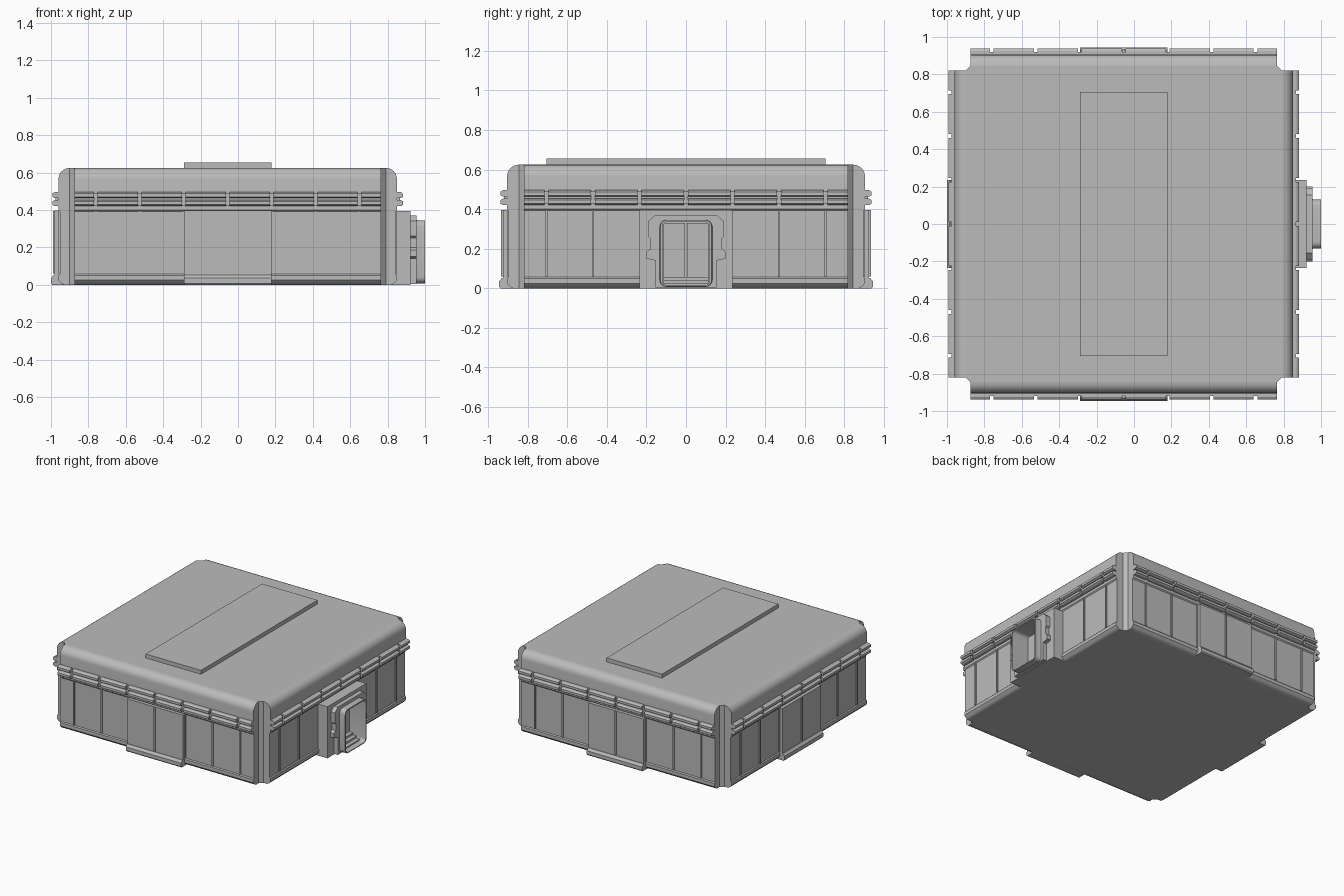
import bpy, bmesh, math
from mathutils import Matrix, Vector

cube = bpy.data.objects.get("Cube")
if cube:
    bpy.data.objects.remove(cube, do_unlink=True)

CX = -0.055          # middle of the main block
HALF = 0.82          # half length of each wall
BAY = 0.235          # spacing of ribs and rail brackets
SIDES = {"left": 0, "back": 90, "right": 180, "front": 270}

grey = bpy.data.materials.new("plain_grey")
grey.use_nodes = True
colour = (0.5, 0.5, 0.5, 1)
grey.diffuse_color = colour
grey.node_tree.nodes["Principled BSDF"].inputs["Base Color"].default_value = colour


def loft(bm, loops):
    """Skin a run of matching point loops and cap both ends."""
    rings = [[bm.verts.new(p) for p in loop] for loop in loops]
    n = len(rings[0])
    for a, b in zip(rings, rings[1:]):
        for i in range(n):
            j = (i + 1) % n
            bm.faces.new((a[i], a[j], b[j], b[i]))
    bm.faces.new(rings[0][::-1])
    bm.faces.new(rings[-1])


def sweep(bm, profile, t0, t1):
    """Extrude an outward/height profile along a wall."""
    loft(bm, [[(d, t, z) for d, z in profile] for t in (t0, t1)])


def block(bm, d0, d1, t0, t1, z0, z1):
    sweep(bm, [(d0, z0), (d1, z0), (d1, z1), (d0, z1)], t0, t1)


def finish(name, bm, angle=0, smooth=False):
    bmesh.ops.recalc_face_normals(bm, faces=bm.faces)
    bm.transform(Matrix.Translation((CX, 0, 0)) @ Matrix.Rotation(math.radians(angle), 4, "Z"))
    mesh = bpy.data.meshes.new(name)
    bm.to_mesh(mesh)
    bm.free()
    mesh.materials.append(grey)
    ob = bpy.data.objects.new(name, mesh)
    bpy.context.collection.objects.link(ob)
    if smooth:
        bpy.ops.object.select_all(action="DESELECT")
        ob.select_set(True)
        bpy.context.view_layer.objects.active = ob
        bpy.ops.object.shade_smooth_by_angle(angle=math.radians(35))
    return ob


def round_rect(x, half, z0, z1, r, steps=5):
    """Rounded upright rectangle facing +x."""
    pts = []
    corners = [(half - r, z0 + r, -90), (half - r, z1 - r, 0),
               (r - half, z1 - r, 90), (r - half, z0 + r, 180)]
    for y, z, start in corners:
        for i in range(steps + 1):
            a = math.radians(start + 90 * i / steps)
            pts.append((x, y + r * math.cos(a), z + r * math.sin(a)))
    return pts


# Core with cut corners
bm = bmesh.new()
IN = 0.845
plan = [(IN, -HALF), (IN, HALF), (HALF, IN), (-HALF, IN),
        (-IN, HALF), (-IN, -HALF), (-HALF, -IN), (HALF, -IN)]
loft(bm, [[(x, y, z) for x, y in plan] for z in (0, 0.625)])
finish("core", bm)

# Raised roof plate
bm = bmesh.new()
block(bm, -BAY, BAY, -0.705, 0.705, 0.62, 0.655)
finish("roof_plate", bm)

# Wall section with a rounded eave and a rounded foot
eave = [(IN + 0.06 * math.cos(math.radians(a)), 0.565 + 0.06 * math.sin(math.radians(a)))
        for a in range(0, 91, 15)]
wall_profile = [(IN, 0), (0.875, 0), (0.89, 0.008), (0.905, 0.025), (0.905, 0.05),
                (0.898, 0.057), (0.898, 0.392), (0.905, 0.4)] + eave
lower_rail = [(0.9, 0.42), (0.925, 0.42), (0.938, 0.428), (0.938, 0.446), (0.925, 0.453), (0.9, 0.453)]
upper_rail = [(d, 0.916 - z) for d, z in reversed(lower_rail)]
ledge = [(0.85, 0), (0.938, 0), (0.945, 0.008), (0.945, 0.035), (0.93, 0.053), (0.85, 0.053)]
stops = [i * BAY for i in range(-3, 4)]

for side, angle in SIDES.items():
    has_door = side == "left"

    bm = bmesh.new()
    sweep(bm, wall_profile, -HALF, HALF)
    finish(side + "_wall", bm, angle, smooth=True)

    # Twin rails broken by a bracket at every bay
    bm = bmesh.new()
    edges = [-HALF] + stops + [HALF]
    for a, b in zip(edges, edges[1:]):
        t0 = a + (0.01 if a > -HALF else 0)
        t1 = b - (0.01 if b < HALF else 0)
        for rail in (lower_rail, upper_rail):
            sweep(bm, rail, t0, t1)
    finish(side + "_rails", bm, angle)

    bm = bmesh.new()
    for t in stops:
        block(bm, 0.89, 0.92, t - 0.011, t + 0.011, 0.425, 0.492)
    finish(side + "_brackets", bm, angle)

    # Thin upright ribs between the panels
    bm = bmesh.new()
    for t in stops:
        if has_door and abs(t) < BAY + 0.01:
            continue
        face = 0.926 if abs(t) < 0.01 else 0.898
        block(bm, face - 0.02, face + 0.008, t - 0.006, t + 0.006, 0.06, 0.395)
    finish(side + "_ribs", bm, angle)

    # Projecting middle bay and its ledge
    if not has_door:
        bm = bmesh.new()
        block(bm, 0.85, 0.926, -BAY, BAY, 0.05, 0.396)
        finish(side + "_middle_bay", bm, angle)
        bm = bmesh.new()
        sweep(bm, ledge, -BAY, BAY)
        finish(side + "_ledge", bm, angle)

# Entrance: porch block, shaped surround and tube with a recessed doorway
bm = bmesh.new()
block(bm, 0.87, 0.978, -BAY, BAY, 0, 0.395)
porch = finish("porch", bm)

half_outline = [(0.155, 0.004), (0.155, 0.14), (0.2, 0.15), (0.2, 0.185), (0.18, 0.2),
                (0.18, 0.25), (0.19, 0.26), (0.19, 0.34), (0.155, 0.37)]
outline = half_outline + [(-y, z) for y, z in reversed(half_outline)]
bm = bmesh.new()
loft(bm, [[(x, y, z) for y, z in outline] for x in (0.97, 1.01)])
surround = finish("door_surround", bm)

bm = bmesh.new()
loft(bm, [round_rect(0.9, 0.121, 0.012, 0.338, 0.025), round_rect(1.1, 0.121, 0.012, 0.338, 0.025)])
cutter = finish("doorway_cutter", bm)
cutter.hide_render = True
for ob in (porch, surround):
    mod = ob.modifiers.new("doorway", "BOOLEAN")
    mod.object = cutter
    mod.operation = "DIFFERENCE"
    mod.solver = "EXACT"
    bpy.context.view_layer.objects.active = ob
    bpy.ops.object.modifier_apply(modifier=mod.name)
bpy.data.objects.remove(cutter, do_unlink=True)

bm = bmesh.new()
loft(bm, [round_rect(0.99, 0.14, 0.006, 0.347, 0.04), round_rect(1.02, 0.13, 0.008, 0.345, 0.034),
          round_rect(1.055, 0.13, 0.008, 0.345, 0.034), round_rect(1.055, 0.119, 0.014, 0.336, 0.025),
          round_rect(0.91, 0.119, 0.014, 0.336, 0.025)])
bm.faces.ensure_lookup_table()
bmesh.ops.delete(bm, geom=[bm.faces[-2]], context="FACES_ONLY")
finish("door_tube", bm, smooth=True)

# Double door leaves with a gap between them
bm = bmesh.new()
for s in (-1, 1):
    a, b = sorted((s * 0.004, s * 0.115))
    block(bm, 0.905, 0.92, a, b, 0.03, 0.33)
finish("door_leaves", bm)

# Threshold steps
bm = bmesh.new()
for i in range(3):
    block(bm, 0.905, 0.95 + 0.03 * i, -0.115, 0.115, 0.014, 0.056 - 0.016 * i)
finish("threshold_steps", bm)
